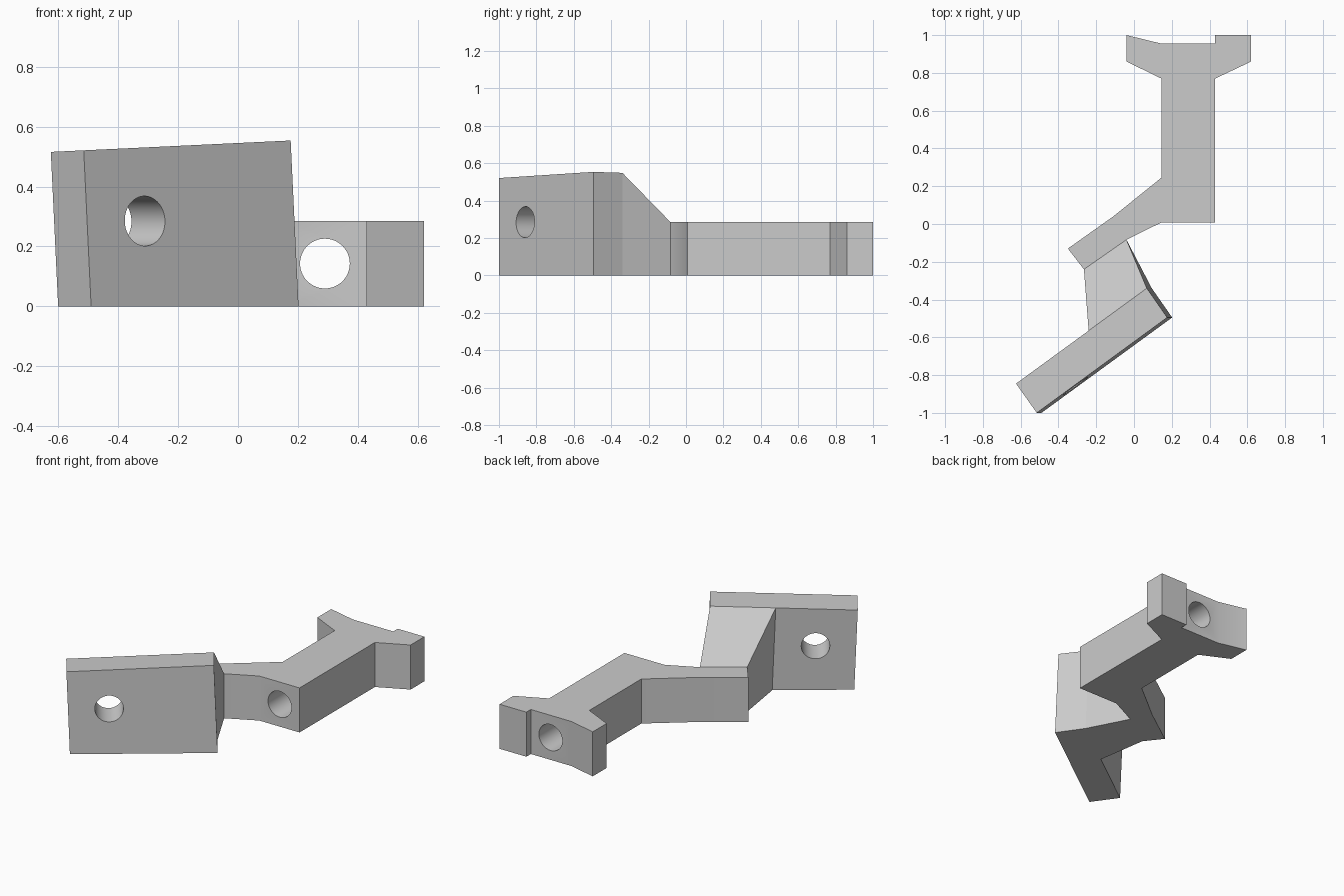
import bpy
import bmesh
from mathutils import Vector

cube = bpy.data.objects.get("Cube")
if cube:
    bpy.data.objects.remove(cube, do_unlink=True)

grey = bpy.data.materials.new("plain grey")
grey.use_nodes = True
colour = (0.6, 0.6, 0.6, 1)
grey.diffuse_color = colour
grey.node_tree.nodes["Principled BSDF"].inputs["Base Color"].default_value = colour

LEAN = 0.0475   # slight sideways roll of the plate
ARM_H = 0.285


def loft(name, bottom, top):
    """Closed solid between two matching outlines."""
    bm = bmesh.new()
    lower = [bm.verts.new(p) for p in bottom]
    upper = [bm.verts.new(p) for p in top]
    n = len(lower)
    bm.faces.new(lower[::-1])
    bm.faces.new(upper)
    for i in range(n):
        j = (i + 1) % n
        bm.faces.new((lower[i], lower[j], upper[j], upper[i]))
    bmesh.ops.recalc_face_normals(bm, faces=bm.faces)
    mesh = bpy.data.meshes.new(name)
    bm.to_mesh(mesh)
    bm.free()
    mesh.materials.append(grey)
    obj = bpy.data.objects.new(name, mesh)
    bpy.context.collection.objects.link(obj)
    return obj


def drill(obj, centre, axis, length):
    """Cut a round hole and apply it, keeping the bore smooth."""
    bpy.ops.mesh.primitive_cylinder_add(vertices=64, radius=0.083, depth=length, location=centre)
    cutter = bpy.context.object
    cutter.name = obj.name + "_cutter"
    cutter.rotation_euler = Vector(axis).to_track_quat('Z', 'Y').to_euler()
    cutter.data.materials.append(grey)
    cutter.hide_render = True
    mod = obj.modifiers.new("hole", 'BOOLEAN')
    mod.object = cutter
    mod.solver = 'EXACT'
    bpy.ops.object.select_all(action='DESELECT')
    bpy.context.view_layer.objects.active = obj
    obj.select_set(True)
    bpy.ops.object.modifier_apply(modifier=mod.name)
    bpy.data.objects.remove(cutter, do_unlink=True)
    bpy.ops.object.shade_smooth_by_angle(angle=0.5)


# Bent arm with a forked, notched end
outline = [(-0.04, 1), (-0.04, 0.86), (0.145, 0.77), (0.145, 0.245),
           (-0.11, 0.04), (-0.35, -0.13), (-0.265, -0.24), (-0.04, -0.083),
           (0.145, 0.008), (0.43, 0.008), (0.43, 0.77), (0.62, 0.86),
           (0.62, 1), (0.43, 1), (0.43, 0.955), (0.145, 0.955)]
arm = loft("bent_arm", [(x, y, 0) for x, y in outline], [(x, y, ARM_H) for x, y in outline])
drill(arm, (0.29, 0.48, 0.143), (0, 1, 0), 1.4)

# Angled plate, leaning a little to its right
front_l, front_r = Vector((-0.49, -1, 0)), Vector((0.202, -0.495, 0))
back_r, back_l = Vector((0.094, -0.34, 0)), Vector((-0.6, -0.845, 0))


def plate_top(p):
    z = 0.544 + LEAN * p.x
    return Vector((p.x - LEAN * z, p.y, z))


corners = [front_l, front_r, back_r, back_l]
plate = loft("angled_plate", corners, [plate_top(p) for p in corners])
along = (front_r - front_l).normalized()
drill(plate, (-0.365, -0.785, 0.285), (-along.y, along.x, 0), 0.8)

# Sloped web joining the arm to the plate
inner = back_l.lerp(back_r, 0.555)
arm_l, arm_r = Vector((-0.265, -0.24, 0)), Vector((-0.04, -0.083, 0))
rise = Vector((0, 0, ARM_H))
loft("sloped_web", [inner, back_r, arm_r, arm_l],
     [plate_top(inner), plate_top(back_r), arm_r + rise, arm_l + rise])
